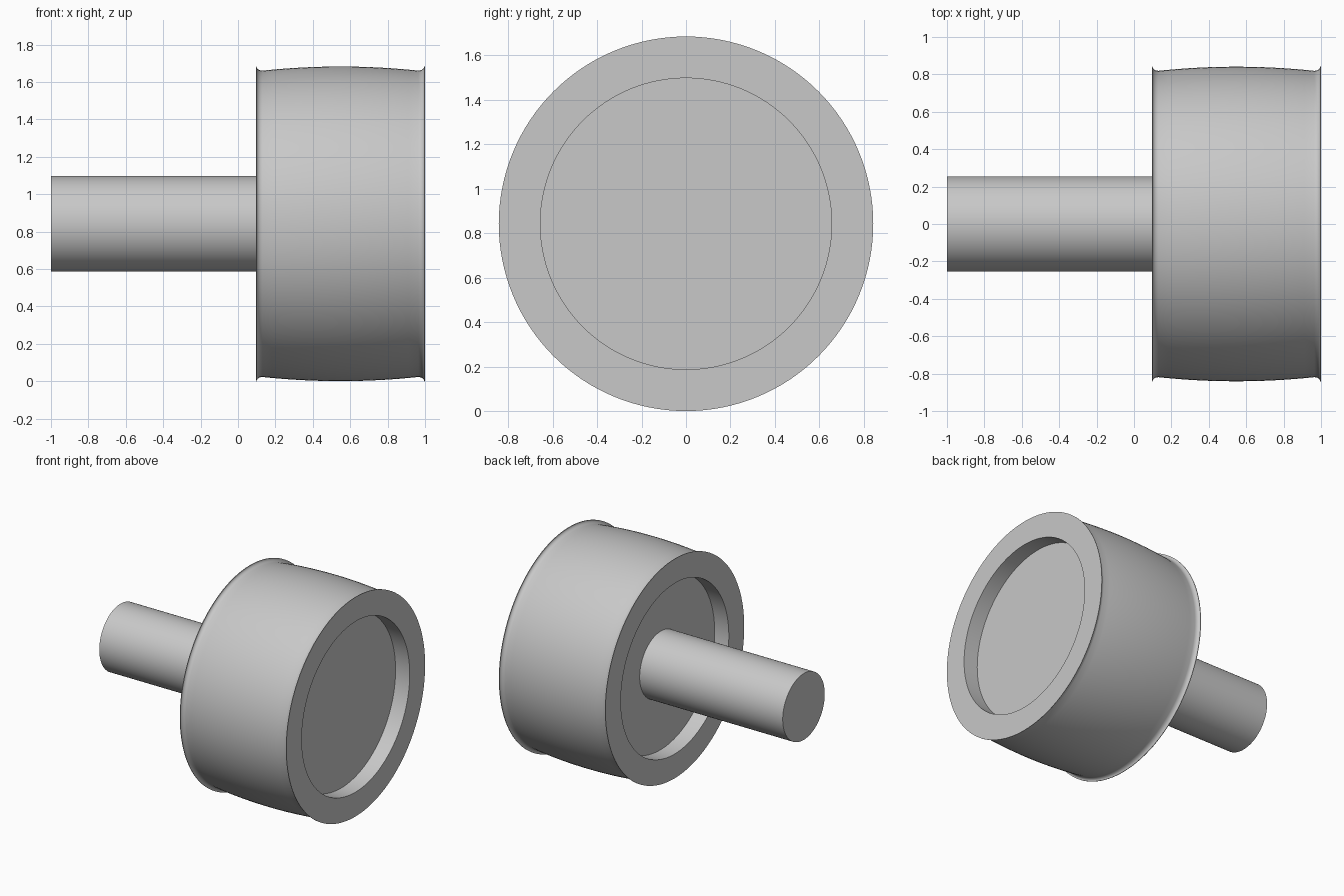
import bpy, bmesh, math
from mathutils import Matrix, Vector

if "Cube" in bpy.data.objects:
    bpy.data.objects.remove(bpy.data.objects["Cube"], do_unlink=True)

AXIS_Z = 0.842          # height of the turning axis
SEGMENTS = 128
LEFT_END, RIGHT_END = 0.095, 1.0
RIM, VALLEY, CROWN = 0.842, 0.819, 0.841
RECESS_RADIUS, RECESS_DEPTH = 0.655, 0.12

grey = bpy.data.materials.new("plain_grey")
grey.use_nodes = True
colour = (0.58, 0.58, 0.58, 1)
grey.diffuse_color = colour
grey.node_tree.nodes["Principled BSDF"].inputs["Base Color"].default_value = colour


def lathe(name, profile):
    """Turn a profile of (x, radius) points about the x axis."""
    bm = bmesh.new()
    verts = [bm.verts.new((x, 0, r)) for x, r in profile]
    edges = [bm.edges.new(pair) for pair in zip(verts, verts[1:])]
    bmesh.ops.spin(bm, geom=verts + edges, cent=(0, 0, 0), axis=(1, 0, 0),
                   angle=math.tau, steps=SEGMENTS, use_duplicate=False)
    bmesh.ops.remove_doubles(bm, verts=bm.verts, dist=0.0001)
    # close the two ends with flat discs
    bmesh.ops.holes_fill(bm, edges=[e for e in bm.edges if e.is_boundary], sides=0)
    bmesh.ops.recalc_face_normals(bm, faces=bm.faces)
    mesh = bpy.data.meshes.new(name)
    bm.to_mesh(mesh)
    bm.free()
    mesh.materials.append(grey)
    obj = bpy.data.objects.new(name, mesh)
    obj.location.z = AXIS_Z
    bpy.context.collection.objects.link(obj)
    bpy.ops.object.select_all(action="DESELECT")
    obj.select_set(True)
    bpy.context.view_layer.objects.active = obj
    bpy.ops.object.shade_smooth_by_angle(angle=math.radians(35))
    return obj


# Drum: one half of the profile, from recess floor over the flared rim to the crown
middle = (LEFT_END + RIGHT_END) / 2
half_width = (RIGHT_END - LEFT_END) / 2
half = [(half_width - RECESS_DEPTH, RECESS_RADIUS),
        (half_width, RECESS_RADIUS), (half_width, RIM), (half_width - 0.004, RIM)]
flare = 0.032
for i in range(1, 7):
    a = math.radians(15 * i)
    half.append((half_width - 0.004 - flare * (1 - math.cos(a)),
                 RIM - (RIM - VALLEY) * math.sin(a)))
start = half[-1][0]
for i in range(1, 9):
    t = 1 - i / 8
    half.append((start * t, CROWN - (CROWN - VALLEY) * t * t))
right_side = [(middle + x, r) for x, r in half]
left_side = [(middle - x, r) for x, r in reversed(half[:-1])]
lathe("drum", right_side + left_side)

# Shaft: runs from its free end to the recess floor
lathe("shaft", [(-1.0, 0.255), (LEFT_END + RECESS_DEPTH + 0.01, 0.255)])
